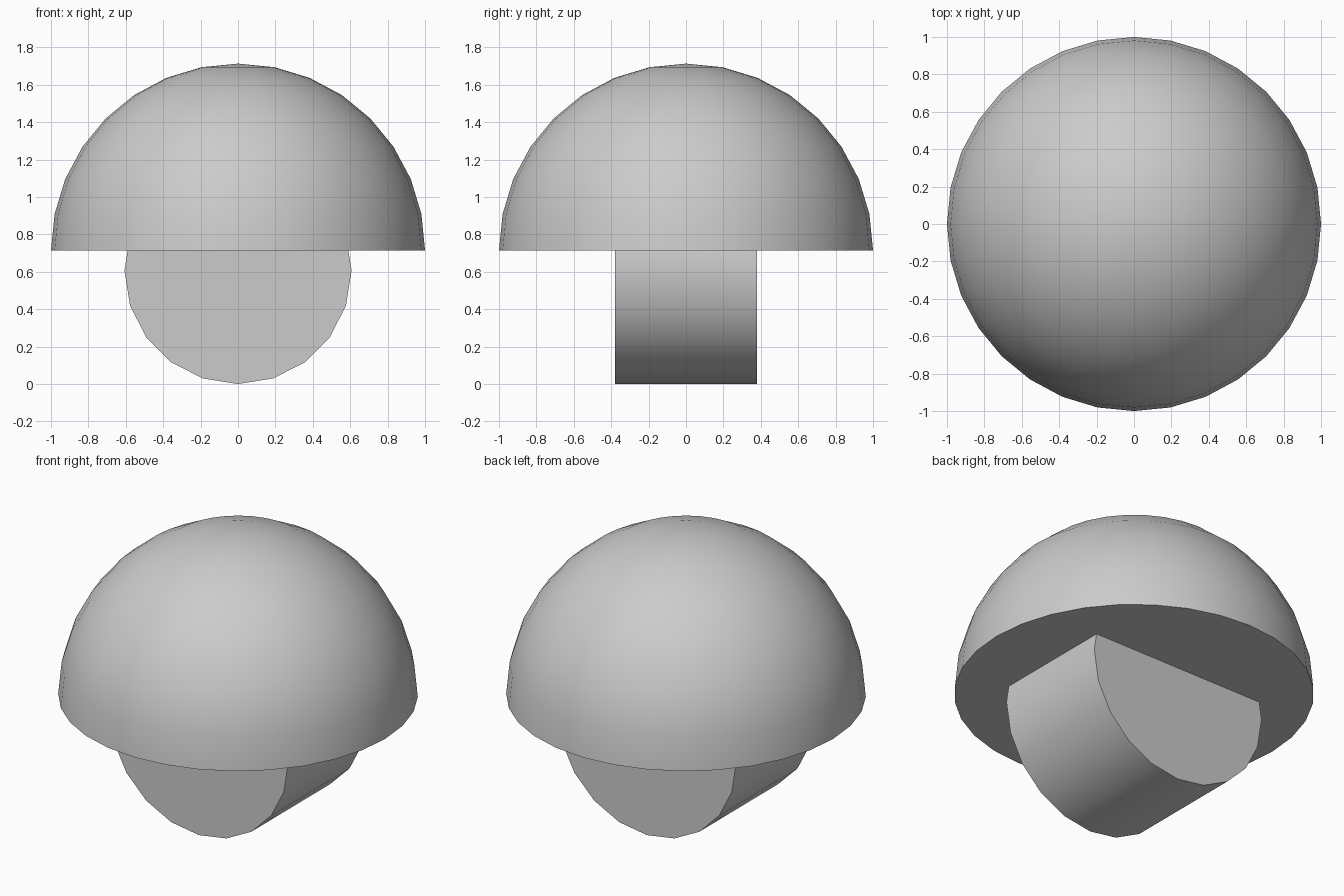
import bpy, bmesh, math

if "Cube" in bpy.data.objects:
    bpy.data.objects.remove(bpy.data.objects["Cube"])

BASE = 0.713    # height of the dome's flat underside
STEM_R = 0.607  # radius of the sideways drum


def smooth(obj):
    bpy.ops.object.select_all(action='DESELECT')
    obj.select_set(True)
    bpy.context.view_layer.objects.active = obj
    bpy.ops.object.shade_smooth_by_angle(angle=math.radians(35))


# Dome: upper half of a sphere, closed underneath
bpy.ops.mesh.primitive_uv_sphere_add(segments=32, ring_count=16, radius=1, location=(0, 0, BASE))
dome = bpy.context.object
dome.name = "dome"
bm = bmesh.new()
bm.from_mesh(dome.data)
bmesh.ops.delete(bm, geom=[v for v in bm.verts if v.co.z < -0.01], context='VERTS')
bmesh.ops.contextual_create(bm, geom=[e for e in bm.edges if e.is_boundary])
bmesh.ops.recalc_face_normals(bm, faces=bm.faces)
bm.to_mesh(dome.data)
bm.free()
smooth(dome)

# Stem: 20-sided drum lying front to back, its top sunk into the dome
bpy.ops.mesh.primitive_cylinder_add(vertices=20, radius=STEM_R, depth=0.76,
                                    location=(0, 0, STEM_R), rotation=(math.pi / 2, 0, 0))
stem = bpy.context.object
stem.name = "stem"
smooth(stem)
